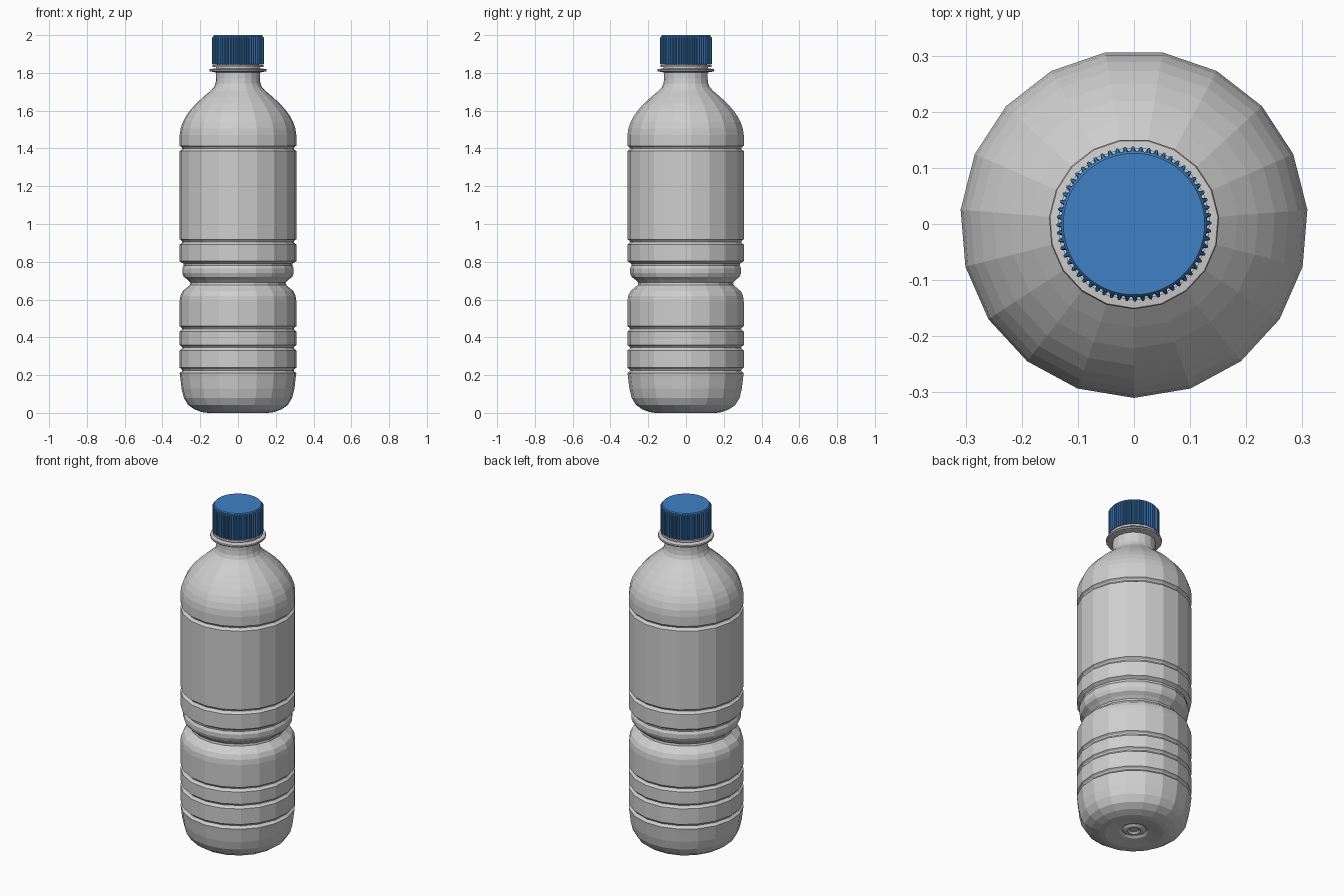
import bpy
import bmesh
from math import sin, cos, pi

old = bpy.data.objects.get("Cube")
if old:
    bpy.data.objects.remove(old, do_unlink=True)

SIDES = 19
RIDGES = 60


def make_material(name, rgb, roughness):
    mat = bpy.data.materials.new(name)
    mat.use_nodes = True
    color = (*rgb, 1)
    mat.diffuse_color = color
    shader = mat.node_tree.nodes["Principled BSDF"]
    shader.inputs["Base Color"].default_value = color
    shader.inputs["Roughness"].default_value = roughness
    return mat


def ring(bm, radii, z):
    """One loop of vertices; first vertex faces the front."""
    count = len(radii)
    verts = []
    for i, r in enumerate(radii):
        a = 2 * pi * i / count - pi / 2
        verts.append(bm.verts.new((r * cos(a), r * sin(a), z)))
    return verts


def loft(name, loops, mat):
    """Skin a stack of (radii, z) loops and close both ends."""
    bm = bmesh.new()
    rings = [ring(bm, radii, z) for radii, z in loops]
    for low, high in zip(rings, rings[1:]):
        n = len(low)
        for i in range(n):
            j = (i + 1) % n
            bm.faces.new((low[i], low[j], high[j], high[i]))
    bm.faces.new(rings[0][::-1])
    bm.faces.new(rings[-1])
    bmesh.ops.recalc_face_normals(bm, faces=bm.faces)
    mesh = bpy.data.meshes.new(name)
    bm.to_mesh(mesh)
    bm.free()
    mesh.materials.append(mat)
    obj = bpy.data.objects.new(name, mesh)
    bpy.context.collection.objects.link(obj)
    return obj


def groove(z, r=0.31, depth=0.014, half=0.014):
    """Rounded pinch running round the wall."""
    return [(r, z - half), (r - depth * 0.7, z - half * 0.5), (r - depth, z),
            (r - depth * 0.7, z + half * 0.5), (r, z + half)]


plastic = make_material("grey plastic", (0.62, 0.62, 0.62), 0.4)
blue = make_material("blue cap plastic", (0.05, 0.22, 0.56), 0.5)

# Base with a dimple, and the rounded foot
profile = [(0.025, 0.022), (0.035, 0.012), (0.05, 0.012), (0.065, 0.022),
           (0.08, 0.012), (0.16, 0), (0.19, 0.004), (0.23, 0.018),
           (0.265, 0.042), (0.288, 0.08), (0.30, 0.13), (0.307, 0.19)]
# Lower ribs
for height in (0.225, 0.345, 0.445):
    profile += groove(height)
# Pinched waist
profile += [(0.31, 0.59), (0.306, 0.62), (0.294, 0.645), (0.272, 0.663),
            (0.255, 0.678), (0.253, 0.69), (0.268, 0.705), (0.288, 0.72),
            (0.296, 0.74), (0.296, 0.765), (0.288, 0.78), (0.29, 0.79),
            (0.31, 0.803)]
# Label panel between two grooves
profile += groove(0.905)
profile += groove(1.4)
# Shoulder
profile += [(0.31, 1.47), (0.305, 1.505), (0.293, 1.54), (0.276, 1.572),
            (0.252, 1.605), (0.222, 1.638), (0.185, 1.672), (0.148, 1.703),
            (0.128, 1.724), (0.119, 1.745), (0.116, 1.77)]
# Neck and its support flange
profile += [(0.116, 1.802), (0.15, 1.808), (0.152, 1.814), (0.15, 1.82),
            (0.118, 1.824), (0.118, 1.83), (0.136, 1.831), (0.136, 1.842),
            (0.112, 1.843), (0.112, 1.95)]
loft("bottle_body", [([r] * SIDES, z) for r, z in profile], plastic)


# Ridged screw cap with a smooth rim and top disc
def plain(r):
    return [r] * (RIDGES * 4)


ridged = [0.138, 0.138, 0.130, 0.130] * RIDGES
loft("screw_cap", [(plain(0.118), 1.845), (plain(0.130), 1.845),
                   (ridged, 1.846), (ridged, 1.986),
                   (plain(0.130), 1.995), (plain(0.126), 2.0)], blue)
